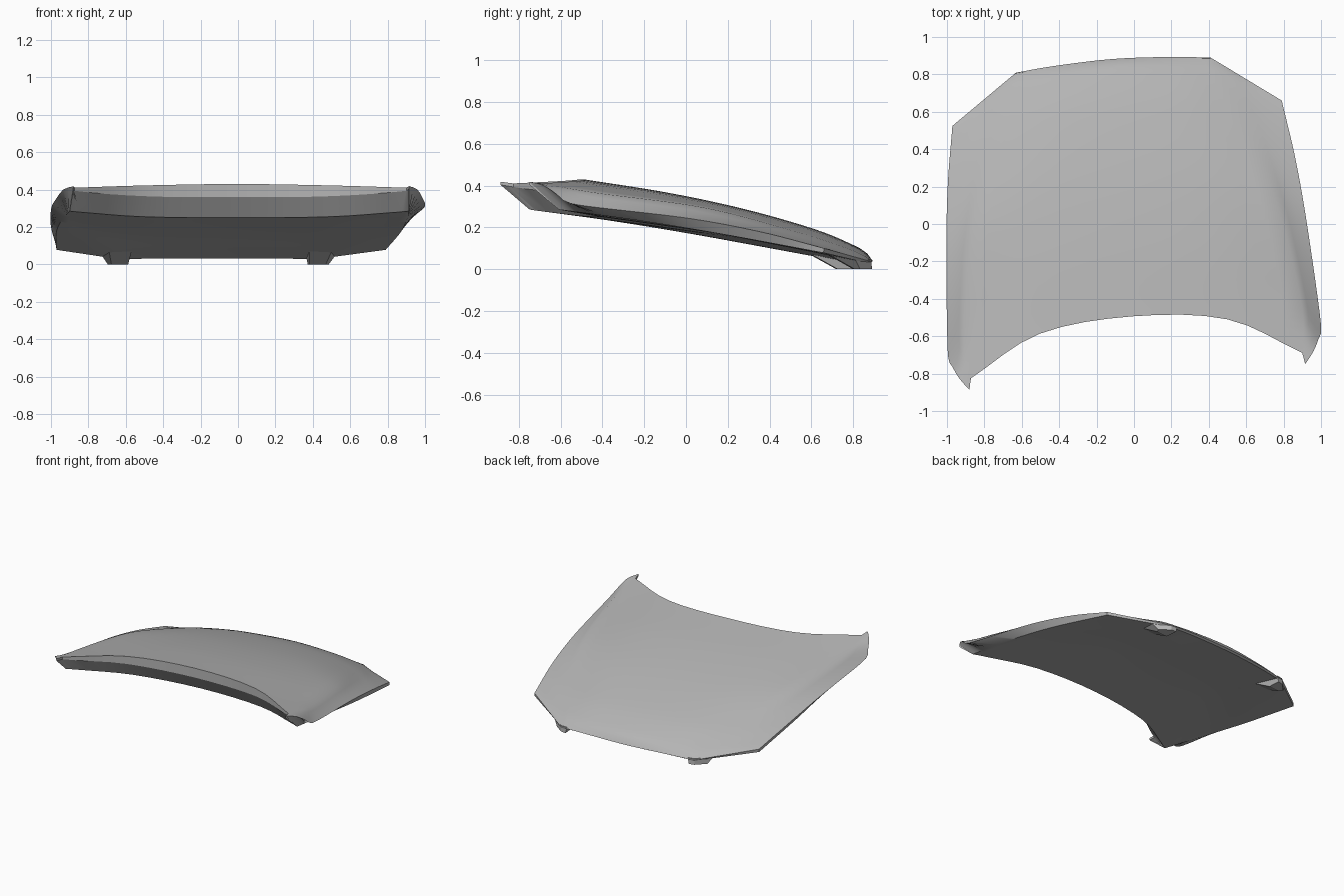
import bpy, bmesh, math
from mathutils import Vector

if "Cube" in bpy.data.objects:
    bpy.data.objects.remove(bpy.data.objects["Cube"])

YAW = math.radians(4.4)   # the panel sits slightly turned about z
SHIFT = -0.045
N = 36                    # lengthwise steps

grey = bpy.data.materials.new("dark_grey_paint")
grey.diffuse_color = (0.46, 0.46, 0.46, 1)
grey.use_nodes = True
grey.node_tree.nodes["Principled BSDF"].inputs["Base Color"].default_value = grey.diffuse_color


def place(p):
    c, s = math.cos(YAW), math.sin(YAW)
    return Vector((SHIFT + p[0] * c - p[1] * s, p[0] * s + p[1] * c, p[2]))


def catmull(a, b, c, d, t):
    return 0.5 * (2 * b + (c - a) * t + (2 * a - 5 * b + 4 * c - d) * t * t
                  + (3 * b - a - 3 * c + d) * t ** 3)


def resample(points):
    """Smooth curve through points, sampled evenly by length."""
    p = [Vector(q) for q in points]
    p = [2 * p[0] - p[1]] + p + [2 * p[-1] - p[-2]]
    fine = [catmull(*p[i:i + 4], k / 20) for i in range(len(p) - 3) for k in range(20)]
    fine.append(p[-2])
    dist = [0.0]
    for a, b in zip(fine, fine[1:]):
        dist.append(dist[-1] + (b - a).length)
    out, k = [], 0
    for i in range(N + 1):
        d = dist[-1] * i / N
        while k < len(fine) - 2 and dist[k + 1] < d:
            k += 1
        f = (d - dist[k]) / max(dist[k + 1] - dist[k], 1e-9)
        out.append(fine[k].lerp(fine[k + 1], min(f, 1)))
    return out


def grid(columns):
    """Mirrored point grid: curved from centre to crease, straight from crease to edge."""
    rows = []
    for c0, c1, c2, c3 in zip(*[resample(c) for c in columns]):
        m = Vector((-c1.x, c1.y, c1.z))
        half = [catmull(m, c0, c1, c2, k / 4) for k in range(4)]
        half += [catmull(c0, c1, c2, 2 * c2 - c1, k / 4) for k in range(4)]
        half += [c2.lerp(c3, k / 3) for k in range(4)]
        half[0].x = 0
        left = [Vector((-q.x, q.y, q.z)) for q in half[:0:-1]]
        rows.append(left + half)
    return rows


def make_object(name, bm):
    bmesh.ops.recalc_face_normals(bm, faces=bm.faces[:])
    me = bpy.data.meshes.new(name)
    bm.to_mesh(me)
    bm.free()
    me.materials.append(grey)
    ob = bpy.data.objects.new(name, me)
    bpy.context.collection.objects.link(ob)
    return ob


def strip(bm, a, b):
    for i in range(len(a) - 1):
        bm.faces.new((a[i], a[i + 1], b[i + 1], b[i]))


# lengthwise curves of the outer skin: centre, middle, crease, side edge
top_curves = [
    [(0, -.495, .43), (0, -.1, .367), (0, .25, .293), (0, .6, .195),
     (0, .8, .115), (0, .865, .075), (0, .885, .04)],
    [(.504, -.55, .422), (.48, -.12, .357), (.44, .25, .282), (.38, .6, .182),
     (.34, .78, .108), (.32, .845, .07), (.31, .872, .04)],
    [(.889, -.76, .41), (.905, -.5, .365), (.82, .03, .293), (.68, .5, .172),
     (.58, .74, .095), (.545, .82, .06), (.522, .852, .035)],
    [(.9, -.82, .418), (.95, -.755, .40), (.986, -.677, .345), (1.0, -.598, .308),
     (.967, -.075, .245), (.932, .279, .18), (.883, .594, .1)],
]
# the same for the inner panel
under_curves = [
    [(0, -.42, .25), (0, .1, .178), (0, .6, .085), (0, .87, .032)],
    [(.5, -.475, .255), (.44, .2, .158), (.38, .6, .08), (.31, .857, .032)],
    [(.86, -.65, .28), (.8, -.1, .204), (.7, .4, .112), (.522, .84, .027)],
    [(.91, -.68, .285), (.925, -.3, .233), (.922, .1, .168), (.883, .592, .078)],
]

# bonnet: outer skin, inner panel, side skirts, nose and windscreen flange
bm = bmesh.new()
top_pts, under_pts = grid(top_curves), grid(under_curves)
top = [[bm.verts.new(place(p)) for p in r] for r in top_pts]
under = [[bm.verts.new(place(p)) for p in r] for r in under_pts]
for g in (top, under):
    for a, b in zip(g, g[1:]):
        strip(bm, a, b)
strip(bm, top[-1], under[-1])
fold = [bm.verts.new(place((p.x, p.y, p.z - .015 - .055 * (1 - abs(p.x / .9) ** 2.5))))
        for p in top_pts[0]]
strip(bm, top[0], fold)
strip(bm, fold, under[0])
for j in (0, -1):
    strip(bm, [r[j] for r in top], [r[j] for r in under])
    bm.faces.new((top[0][j], fold[j], under[0][j]))
bonnet = make_object("bonnet_panel", bm)
bpy.context.view_layer.objects.active = bonnet
bonnet.select_set(True)
bpy.ops.object.shade_smooth_by_angle(angle=math.radians(32))

# thin tabs hanging below the two nose corners
foot = [(.485, .855), (.525, .848), (.592, .79), (.575, .765), (.485, .765)]
head = [(.475, .852), (.525, .848), (.63, .76), (.60, .62), (.475, .62)]
for side, name in ((1, "nose_tab_right"), (-1, "nose_tab_left")):
    bm = bmesh.new()
    low = [bm.verts.new(place((side * u, v, 0))) for u, v in foot]
    high = [bm.verts.new(place((side * u, v, .045 + max(0, .80 - v) * .2))) for u, v in head]
    strip(bm, low + low[:1], high + high[:1])
    bm.faces.new(low)
    bm.faces.new(high)
    make_object(name, bm)
